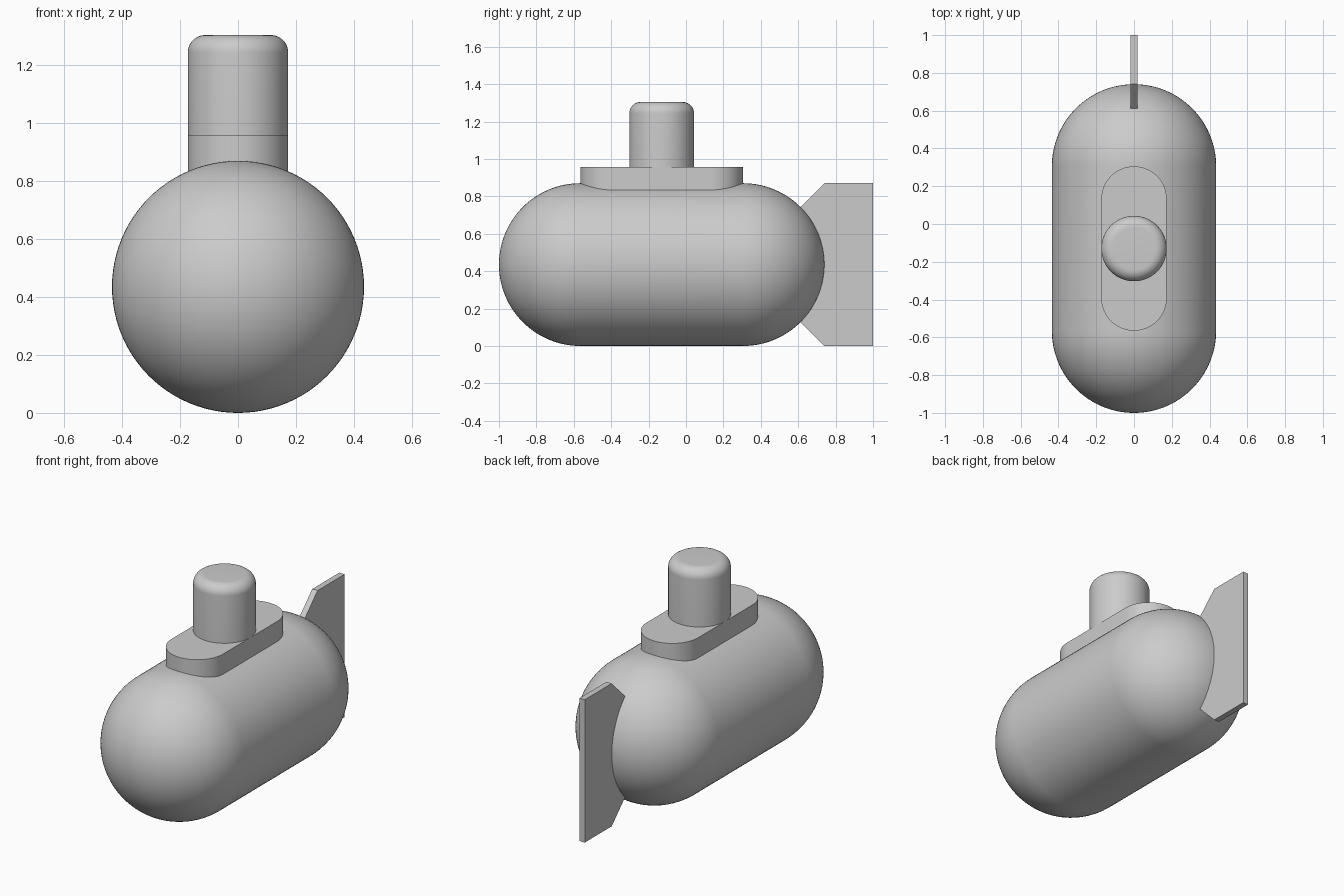
import bpy
import bmesh
from math import sin, cos, pi, radians
from mathutils import Matrix, Vector

cube = bpy.data.objects.get("Cube")
if cube:
    bpy.data.objects.remove(cube, do_unlink=True)

# One plain grey for the whole model
grey = bpy.data.materials.new("light_grey")
grey.use_nodes = True
grey.diffuse_color = (0.6, 0.6, 0.6, 1)
grey.node_tree.nodes["Principled BSDF"].inputs["Base Color"].default_value = grey.diffuse_color

R = 0.435            # hull radius
HULL_FRONT, HULL_BACK = -0.565, 0.305   # ends of the straight hull section
TOWER_R = 0.173
TOWER_Y = (HULL_FRONT + HULL_BACK) / 2
DECK_TOP, TOWER_TOP = 0.957, 1.304


def arc(cx, cy, r, start, end, steps):
    """Points along a circular arc, angles in degrees."""
    angles = [radians(start + (end - start) * i / steps) for i in range(steps + 1)]
    return [(cx + r * cos(a), cy + r * sin(a)) for a in angles]


def finish(name, bm):
    bmesh.ops.remove_doubles(bm, verts=bm.verts, dist=1e-5)
    bmesh.ops.recalc_face_normals(bm, faces=bm.faces)
    mesh = bpy.data.meshes.new(name)
    bm.to_mesh(mesh)
    bm.free()
    mesh.materials.append(grey)
    obj = bpy.data.objects.new(name, mesh)
    bpy.context.collection.objects.link(obj)
    bpy.ops.object.select_all(action='DESELECT')
    obj.select_set(True)
    bpy.context.view_layer.objects.active = obj
    bpy.ops.object.shade_smooth_by_angle(angle=radians(30))
    return obj


def lathe(name, profile, matrix, steps=96):
    """Spin a (radius, height) profile around z, then place it."""
    bm = bmesh.new()
    verts = [bm.verts.new((r, 0, h)) for r, h in profile]
    edges = [bm.edges.new(pair) for pair in zip(verts, verts[1:])]
    bmesh.ops.spin(bm, geom=verts + edges, axis=(0, 0, 1), cent=(0, 0, 0),
                   angle=2 * pi, steps=steps)
    bm.transform(matrix)
    return finish(name, bm)


def extrude(name, points, depth):
    """Fill a closed outline and push it along depth."""
    bm = bmesh.new()
    face = bm.faces.new([bm.verts.new(p) for p in points])
    out = bmesh.ops.extrude_face_region(bm, geom=[face], use_keep_orig=True)
    moved = [g for g in out["geom"] if isinstance(g, bmesh.types.BMVert)]
    bmesh.ops.translate(bm, verts=moved, vec=Vector(depth))
    return finish(name, bm)


# Capsule hull lying along y
hull = arc(0, HULL_FRONT, R, -90, 0, 32) + arc(0, HULL_BACK, R, 0, 90, 32)
lathe("hull", hull, Matrix.Translation((0, 0, R)) @ Matrix.Rotation(-pi / 2, 4, 'X'))

# Slot-shaped deck with rounded ends
outline = (arc(0, HULL_BACK - TOWER_R, TOWER_R, 0, 180, 40)
           + arc(0, HULL_FRONT + TOWER_R, TOWER_R, 180, 360, 40))
deck_base = 0.8
extrude("deck", [(x, y, deck_base) for x, y in outline], (0, 0, DECK_TOP - deck_base))

# Round tower with a filleted top rim
fillet = 0.06
tower = ([(TOWER_R, DECK_TOP - 0.01)]
         + arc(TOWER_R - fillet, TOWER_TOP - fillet, fillet, 0, 90, 12)
         + [(0, TOWER_TOP)])
lathe("tower", tower, Matrix.Translation((0, TOWER_Y, 0)))

# Thin vertical tail fin with chamfered front corners
fin_half = 0.018
nose, shoulder = 0.55, 0.74
drop = shoulder - nose
upper = [(nose, 2 * R - drop), (shoulder, 2 * R), (1, 2 * R)]
lower = [(y, 2 * R - z) for y, z in reversed(upper)]
extrude("tail_fin", [(-fin_half, y, z) for y, z in upper + lower], (2 * fin_half, 0, 0))
